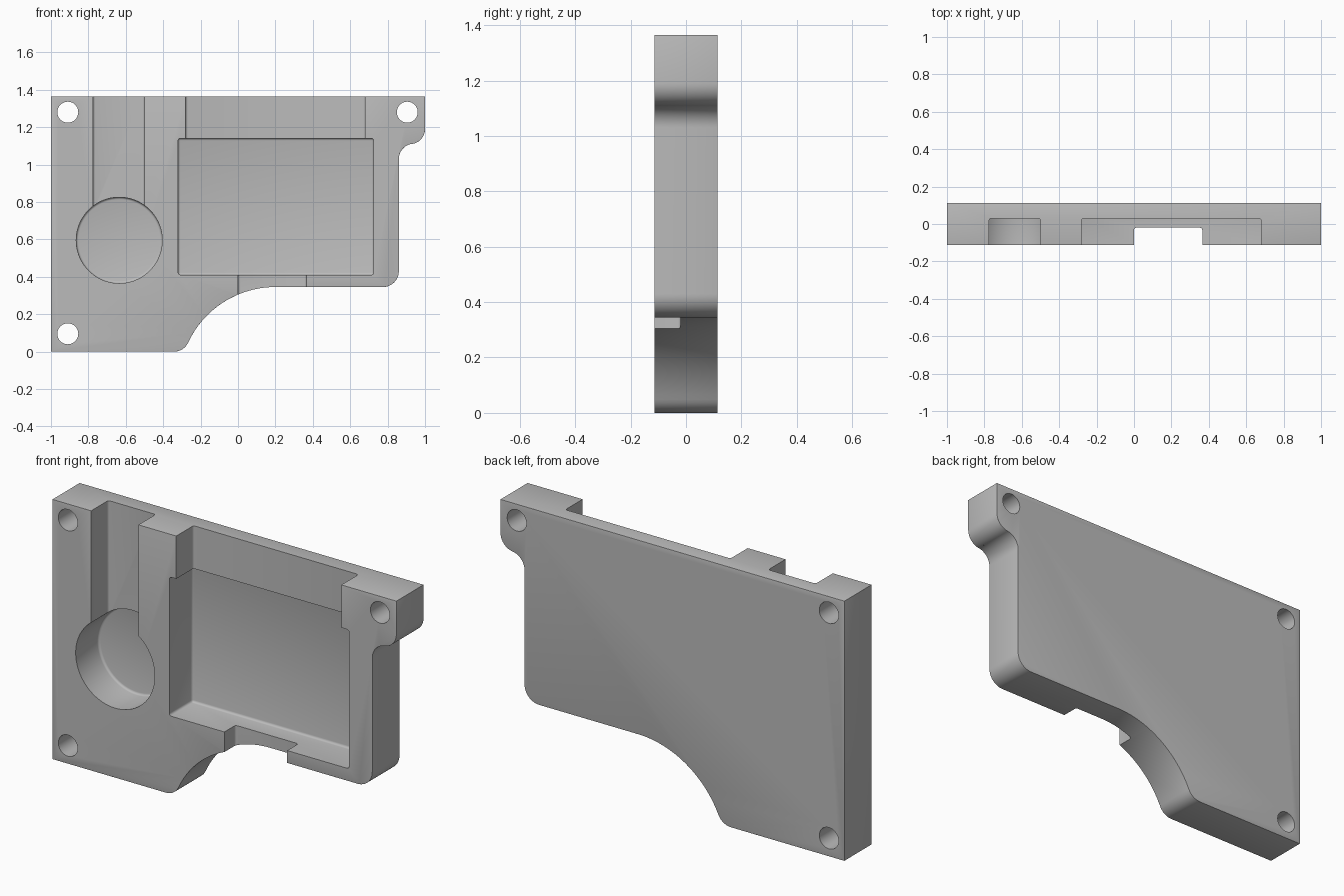
import bpy, bmesh
from math import sin, cos, radians, pi

cube = bpy.data.objects.get("Cube")
if cube:
    bpy.data.objects.remove(cube)

FRONT, BACK, TOP = -0.113, 0.113, 1.365
SLOT_FLOOR, POCKET_FLOOR, NOTCH_FLOOR = 0.03, 0.078, -0.02
ROUND = 0.012

grey = bpy.data.materials.new("plain grey")
grey.use_nodes = True
grey.diffuse_color = (0.5, 0.5, 0.5, 1)
grey.node_tree.nodes["Principled BSDF"].inputs["Base Color"].default_value = (0.5, 0.5, 0.5, 1)


def arc(cx, cz, r, a0, a1, n=12):
    """Points on an arc in the xz plane, angles in degrees."""
    angles = [radians(a0 + (a1 - a0) * i / n) for i in range(n + 1)]
    return [(cx + r * cos(a), cz + r * sin(a)) for a in angles]


def apply_modifier(obj, mod):
    bpy.ops.object.select_all(action='DESELECT')
    obj.select_set(True)
    bpy.context.view_layer.objects.active = obj
    bpy.ops.object.modifier_apply(modifier=mod.name)


def prism(name, outline, y0, y1, rounding=ROUND):
    """Extrude an xz outline along y and round its sharp edges."""
    bm = bmesh.new()
    face = bm.faces.new([bm.verts.new((x, y0, z)) for x, z in outline])
    out = bmesh.ops.extrude_face_region(bm, geom=[face])
    moved = [v for v in out["geom"] if isinstance(v, bmesh.types.BMVert)]
    bmesh.ops.translate(bm, verts=moved, vec=(0, y1 - y0, 0))
    bmesh.ops.recalc_face_normals(bm, faces=bm.faces)
    mesh = bpy.data.meshes.new(name)
    bm.to_mesh(mesh)
    bm.free()
    mesh.materials.append(grey)
    obj = bpy.data.objects.new(name, mesh)
    bpy.context.collection.objects.link(obj)
    if rounding:
        bevel = obj.modifiers.new("rounding", 'BEVEL')
        bevel.width, bevel.segments = rounding, 3
        bevel.limit_method, bevel.angle_limit = 'ANGLE', radians(40)
        apply_modifier(obj, bevel)
    return obj


def box(x0, x1, z0, z1):
    return [(x0, z0), (x1, z0), (x1, z1), (x0, z1)]


def disc(cx, cz, r, n):
    return arc(cx, cz, r, 0, 360 - 360 / n, n - 1)


# Plate outline, counter-clockwise from the lower left corner
outline = [(-1, 0)]
outline += arc(-0.34, 0.08, 0.08, -90, -25, 8)
outline += arc(0.2, -0.17, 0.515, 155, 90, 28)
outline += arc(0.775, 0.43, 0.085, -90, 0)
outline += arc(0.941, 1.03, 0.081, 180, 98)
outline += arc(0.919, 1.19, 0.081, -82, 0)
outline += [(1, TOP), (-1, TOP)]
plate = prism("mounting_plate", outline, FRONT, BACK)

# Recesses open to the front, and through holes
OUT = FRONT - 0.1
cutters = [
    prism("round_pocket_cutter", disc(-0.635, 0.595, 0.23, 72), OUT, POCKET_FLOOR),
    prism("channel_cutter", box(-0.775, -0.5, 0.6, 1.5), OUT, SLOT_FLOOR),
    prism("wide_pocket_cutter", box(-0.32, 0.725, 0.41, 1.14), OUT, POCKET_FLOOR),
    prism("wide_slot_cutter", box(-0.28, 0.68, 0.9, 1.5), OUT, SLOT_FLOOR),
    prism("lower_notch_cutter", box(0, 0.365, 0.2, 0.5), OUT, NOTCH_FLOOR),
]
for x, z in ((-0.91, 1.28), (0.905, 1.28), (-0.91, 0.095)):
    cutters.append(prism("screw_hole_cutter", disc(x, z, 0.056, 32), OUT, BACK + 0.1, 0))

for cutter in cutters:
    cutter.hide_render = True
    cut = plate.modifiers.new("cut", 'BOOLEAN')
    cut.operation, cut.solver, cut.object = 'DIFFERENCE', 'EXACT', cutter
    apply_modifier(plate, cut)
for cutter in cutters:
    bpy.data.objects.remove(cutter)

# Smooth curved walls while keeping the edges crisp
bpy.ops.object.select_all(action='DESELECT')
plate.select_set(True)
bpy.context.view_layer.objects.active = plate
bpy.ops.object.shade_smooth_by_angle(angle=pi / 5)
